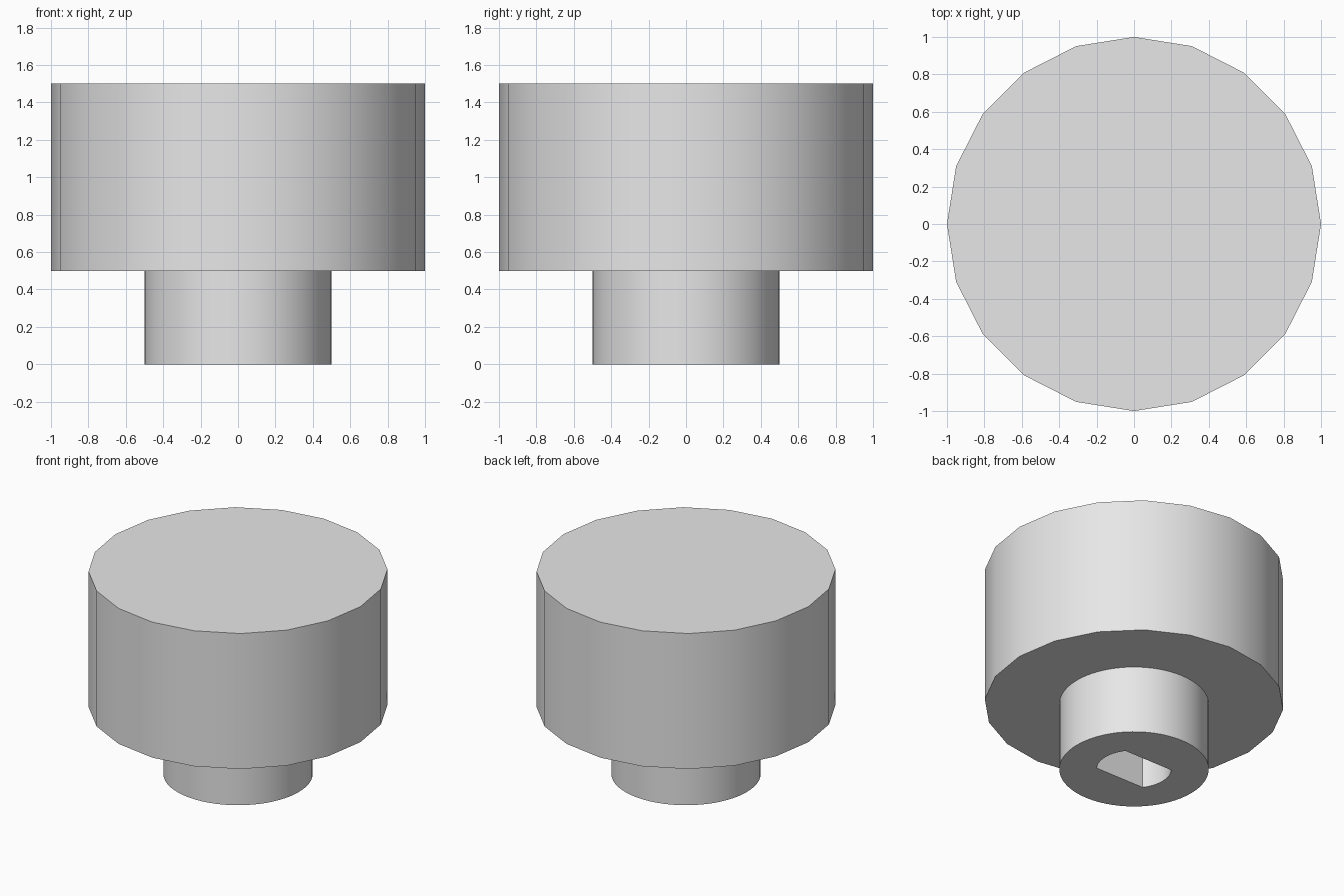
import bpy, bmesh
from math import asin, cos, sin, pi, radians

cube = bpy.data.objects.get("Cube")
if cube:
    bpy.data.objects.remove(cube, do_unlink=True)

HEAD_RADIUS, HEAD_HEIGHT, HEAD_SIDES = 1.0, 1.0, 20
STEM_RADIUS, STEM_HEIGHT = 0.5, 0.5
BORE_RADIUS, FLAT = 0.25, 0.15

grey = bpy.data.materials.new("light_grey")
grey.use_nodes = True
grey.diffuse_color = (0.8, 0.8, 0.8, 1)
grey.node_tree.nodes["Principled BSDF"].inputs["Base Color"].default_value = (0.8, 0.8, 0.8, 1)


def finish(name, bm):
    """Turn a bmesh into a smooth-shaded object with sharp rims."""
    bmesh.ops.recalc_face_normals(bm, faces=bm.faces)
    mesh = bpy.data.meshes.new(name)
    bm.to_mesh(mesh)
    bm.free()
    mesh.materials.append(grey)
    obj = bpy.data.objects.new(name, mesh)
    bpy.context.collection.objects.link(obj)
    bpy.ops.object.select_all(action='DESELECT')
    obj.select_set(True)
    bpy.context.view_layer.objects.active = obj
    bpy.ops.object.shade_smooth_by_angle(angle=radians(30))
    return obj


# Head: a wide twenty-sided cylinder
bm = bmesh.new()
bmesh.ops.create_cone(bm, cap_ends=True, segments=HEAD_SIDES, radius1=HEAD_RADIUS,
                      radius2=HEAD_RADIUS, depth=HEAD_HEIGHT)
bmesh.ops.translate(bm, verts=bm.verts, vec=(0, 0, STEM_HEIGHT + HEAD_HEIGHT / 2))
finish("knob_head", bm)

# Stem: a collar around a round bore with two flats facing front and back
corner = asin(FLAT / BORE_RADIUS)
arc = [corner * i / 7 for i in range(7)]
flat = [corner + (pi / 2 - corner) * i / 9 for i in range(9)]
quarter = arc + flat
half = quarter + [pi / 2] + [pi - a for a in reversed(quarter[1:])]
angles = half + [a + pi for a in half]


def bore(a):
    return min(BORE_RADIUS, FLAT / max(abs(sin(a)), 1e-6))


def ring(bm, radius, z):
    return [bm.verts.new((radius(a) * cos(a), radius(a) * sin(a), z)) for a in angles]


bm = bmesh.new()
rings = [ring(bm, lambda a: STEM_RADIUS, 0), ring(bm, lambda a: STEM_RADIUS, STEM_HEIGHT),
         ring(bm, bore, STEM_HEIGHT), ring(bm, bore, 0)]
for k in range(4):
    low, high = rings[k], rings[(k + 1) % 4]
    for i in range(len(angles)):
        j = (i + 1) % len(angles)
        bm.faces.new((low[i], low[j], high[j], high[i]))
finish("stem_collar", bm)
